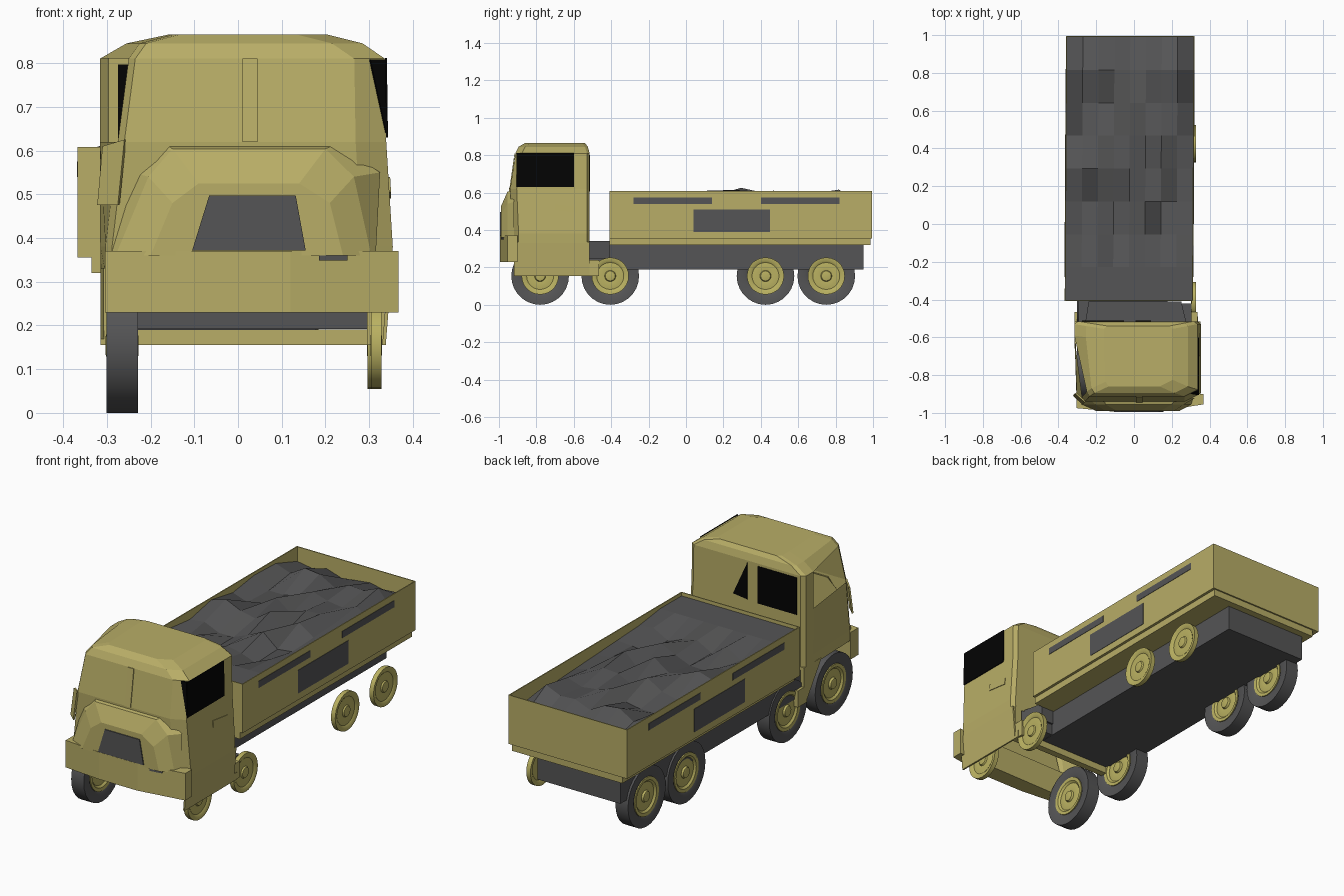
import bpy, bmesh, math, random
from mathutils import Vector

if "Cube" in bpy.data.objects:
    bpy.data.objects.remove(bpy.data.objects["Cube"])

random.seed(7)


def material(name, rgb):
    m = bpy.data.materials.new(name)
    m.diffuse_color = (*rgb, 1)
    m.use_nodes = True
    m.node_tree.nodes["Principled BSDF"].inputs["Base Color"].default_value = m.diffuse_color
    return m


TAN = material("khaki_paint", (0.48, 0.42, 0.135))
HUBTAN = material("hub_khaki", (0.49, 0.44, 0.12))
GREY = material("dark_grey", (0.09, 0.09, 0.092))
BLACK = material("black_glass", (0.001, 0.001, 0.001))


def finish(name, bm, mat, smooth=False):
    bmesh.ops.recalc_face_normals(bm, faces=bm.faces)
    me = bpy.data.meshes.new(name)
    bm.to_mesh(me)
    bm.free()
    me.materials.append(mat)
    ob = bpy.data.objects.new(name, me)
    bpy.context.collection.objects.link(ob)
    if smooth:
        bpy.ops.object.select_all(action='DESELECT')
        ob.select_set(True)
        bpy.context.view_layer.objects.active = ob
        bpy.ops.object.shade_smooth_by_angle(angle=math.radians(35))
    return ob


def loft(name, rings, mat, bottom=True, skip=()):
    """Skin equal-length rings; skip leaves out (ring, side) faces as openings."""
    bm = bmesh.new()
    vs = [[bm.verts.new(p) for p in r] for r in rings]
    n = len(rings[0])
    for k, (a, b) in enumerate(zip(vs, vs[1:])):
        for i in range(n):
            j = (i + 1) % n
            if (k, i) not in skip:
                bm.faces.new((a[i], a[j], b[j], b[i]))
    if bottom:
        bm.faces.new(vs[0])
    bm.faces.new(vs[-1])
    return finish(name, bm, mat)


def slab(name, pts, offset, mat):
    """Flat outline pushed along an offset."""
    o = Vector(offset)
    return loft(name, [pts, [tuple(Vector(p) + o) for p in pts]], mat)


def box(name, x, y, z, mat, skew=0.0):
    """Box whose rear end is shifted sideways by skew."""
    pts = [(x[0], y[0], z[0]), (x[1], y[0], z[0]),
           (x[1] + skew, y[1], z[0]), (x[0] + skew, y[1], z[0])]
    return slab(name, pts, (0, 0, z[1] - z[0]), mat)


def lathe(name, profile, y, mat, closed=False, n=28):
    """Spin (x, radius) points about the axle."""
    bm = bmesh.new()
    rings = []
    for x, r in profile:
        rings.append([bm.verts.new((x, y + r * math.cos(2 * math.pi * k / n),
                                    0.154 + r * math.sin(2 * math.pi * k / n))) for k in range(n)])
    pairs = list(zip(rings, rings[1:]))
    if closed:
        pairs.append((rings[-1], rings[0]))
    else:
        bm.faces.new(rings[0])
        bm.faces.new(rings[-1])
    for a, b in pairs:
        for k in range(n):
            j = (k + 1) % n
            bm.faces.new((a[k], a[j], b[j], b[k]))
    return finish(name, bm, mat, True)


# Wheels: tyres on the left side only, bare hubs on the right
HUB = [(-0.002, 0.02), (0, 0.026), (0.01, 0.03), (0.007, 0.05), (0.011, 0.072), (0.002, 0.082), (0, 0.099)]
for i, y in enumerate((-0.78, -0.405, 0.425, 0.75)):
    lathe(f"tyre_{i}", [(-0.295, 0.098), (-0.301, 0.11), (-0.301, 0.154),
                        (-0.229, 0.154), (-0.229, 0.11), (-0.235, 0.098)], y, GREY, True)
    lathe(f"left_hub_{i}", [(-0.301 + x, r) for x, r in HUB] +
          [(-0.229 - x, r) for x, r in reversed(HUB)], y, HUBTAN)
    dx = -0.008 if i == 3 else 0.0
    lathe(f"right_hub_{i}", [(0.304 + dx + x * 0.7, r) for x, r in HUB] +
          [(0.328 + dx - x * 0.7, r) for x, r in reversed(HUB)], y, HUBTAN)

# Chassis
box("chassis", (-0.295, 0.178), (-0.53, 0.95), (0.19, 0.325), GREY, 0.006)
box("chassis_front", (-0.26, 0.305), (-0.535, -0.42), (0.192, 0.25), GREY)
slab("chassis_saddle", [(-0.26, -0.535, 0.25), (0.28, -0.535, 0.25), (0.25, -0.41, 0.25),
                        (-0.24, -0.41, 0.25)], (0, 0, 0.09), GREY)

# Cargo bed: floor, lip and thin walls
X0, X1, Y0, Y1, T, SK = -0.367, 0.312, -0.408, 0.995, 0.005, 0.008
box("bed_floor", (-0.335, 0.298), (Y0, Y1 - 0.008), (0.32, 0.36), TAN, SK)
box("bed_underside", (X0 + T, X1 - T), (Y0 + T, Y1 - T), (0.355, 0.365), TAN, SK)
box("bed_left_wall", (X0, X0 + T), (Y0, Y1), (0.355, 0.608), TAN, SK)
box("bed_right_wall", (X1 - T, X1), (Y0, Y1), (0.355, 0.608), TAN, SK)
box("bed_front_wall", (X0 + T, X1 - T), (Y0, Y0 + T), (0.355, 0.608), TAN)
box("bed_back_wall", (X0 + T + SK, X1 - T + SK), (Y1 - T, Y1), (0.355, 0.608), TAN)


def bed_shift(y):
    return SK * (y - Y0) / (Y1 - Y0)


# Grey panels on the bed sides
for side, x in (("left", X0 - 0.002), ("right", X1 - 0.002)):
    for part, ys, zs in (("front_strip", (-0.28, 0.14), (0.54, 0.575)),
                         ("rear_strip", (0.40, 0.82), (0.54, 0.575)),
                         ("centre_panel", (0.04, 0.45), (0.39, 0.51))):
        x0 = x + bed_shift(ys[0])
        box(f"{side}_{part}", (x0, x0 + 0.004), ys, zs, GREY, bed_shift(ys[1]) - bed_shift(ys[0]))

# Lumpy load: flat at the front, high on the left, lower to the right and rear
bm = bmesh.new()
NX, NY = 8, 8
grid = []
for j in range(NY + 1):
    row = []
    y = Y0 + T + (Y1 - Y0 - 2 * T) * j / NY
    for i in range(NX + 1):
        if j <= 1:
            z = 0.59
        elif j == NY:
            z = random.uniform(0.51, 0.54)
        elif i == NX:
            z = 0.585 - 0.07 * j / NY
        elif i == 0:
            z = random.uniform(0.56, 0.62)
        else:
            z = random.uniform(0.53, 0.628)
        row.append(bm.verts.new((X0 + T + (X1 - X0 - 2 * T) * i / NX + bed_shift(y), y, z)))
    grid.append(row)
for j in range(NY):
    for i in range(NX):
        bm.faces.new((grid[j][i], grid[j][i + 1], grid[j + 1][i + 1], grid[j + 1][i]))
finish("load", bm, GREY)


# Cab shell: stacked outlines, left side pinched in at the front, open below and at the left window
def cab_ring(z, x0, x1, xf, y0, y1, c=0.07):
    yl = y1 - 0.075
    return [(x0, yl, z), (x0, y1 - 0.015, z), (x0 + 0.02, y1, z), (x1 - 0.02, y1, z),
            (x1, y1 - 0.015, z), (x1, y0 + 0.035, z), (x1 - c, y0, z), (xf + 0.015, y0, z),
            (xf, y0 + 0.025, z)]


loft("cab", [cab_ring(0.33, -0.315, 0.352, -0.305, -0.93, -0.515),
             cab_ring(0.38, -0.315, 0.354, -0.303, -0.93, -0.515),
             cab_ring(0.62, -0.316, 0.339, -0.275, -0.94, -0.515),
             cab_ring(0.81, -0.316, 0.336, -0.25, -0.912, -0.515),
             cab_ring(0.845, -0.255, 0.285, -0.225, -0.895, -0.525),
             cab_ring(0.865, -0.16, 0.205, -0.15, -0.86, -0.54)], TAN, bottom=False, skip={(2, 8)})

# Lower cab: right skirt, rear crossbar, left remnant
slab("right_skirt", [(0.338, -0.92, 0.155), (0.338, -0.515, 0.155),
                     (0.352, -0.515, 0.335), (0.352, -0.92, 0.335)], (-0.008, 0, 0), TAN)
box("rear_crossbar", (-0.315, 0.338), (-0.525, -0.49), (0.155, 0.191), TAN)
for s, x in (("left", -0.315), ("right", 0.295)):
    box(f"{s}_step", (x, x + 0.04), (-0.53, -0.465), (0.155, 0.24), TAN)
    box(f"{s}_cab_post", (x, x + 0.04), (-0.54, -0.515), (0.155, 0.34), TAN)
slab("left_skirt", [(-0.315, -0.53, 0.155), (-0.315, -0.53, 0.34), (-0.315, -0.66, 0.34)],
     (0.008, 0, 0), TAN)

# Windows and windscreen post
slab("right_window", [(0.3365, -0.905, 0.812), (0.3365, -0.60, 0.812), (0.339, -0.60, 0.63),
                      (0.339, -0.905, 0.63)], (0.004, 0, 0), BLACK)
slab("right_quarter_glass", [(0.336, -0.879, 0.808), (0.30, -0.895, 0.808), (0.336, -0.901, 0.64)],
     (0.003, -0.005, 0), BLACK)
box("rear_window", (-0.275, -0.052), (-0.516, -0.512), (0.605, 0.797), BLACK)
slab("rear_gap", [(0.008, -0.512, 0.80), (0.008, -0.512, 0.61), (0.09, -0.512, 0.62)],
     (0, -0.004, 0), BLACK)
slab("windscreen_post", [(0.01, -0.94, 0.62), (0.045, -0.94, 0.62), (0.045, -0.913, 0.81),
                         (0.01, -0.913, 0.81)], (0, -0.004, 0), TAN)
slab("door_handle", [(0.344, -0.70, 0.54), (0.344, -0.58, 0.525), (0.346, -0.58, 0.49),
                     (0.346, -0.70, 0.505)], (0.004, 0, 0), TAN)

# Bonnet, grille and bumper
back = [(-0.295, 0.36), (0.315, 0.36), (0.325, 0.55), (0.225, 0.615), (-0.165, 0.615), (-0.24, 0.55)]
mid = [(-0.28, 0.36), (0.305, 0.36), (0.265, 0.54), (0.20, 0.604), (-0.15, 0.604), (-0.205, 0.54)]
nose = [(-0.20, 0.36), (0.24, 0.36), (0.21, 0.48), (0.14, 0.525), (-0.09, 0.525), (-0.15, 0.48)]
loft("bonnet", [[(x, -0.92, z) for x, z in back], [(x, -0.955, z) for x, z in mid],
                [(x, -0.99, z) for x, z in nose]], TAN)
slab("grille", [(-0.105, -0.989, 0.371), (0.155, -0.989, 0.371), (0.132, -0.989, 0.497),
                (-0.066, -0.989, 0.497)], (0, -0.006, 0), GREY)
plan = [(-0.304, -0.91), (-0.304, -0.975), (-0.10, -0.994), (0.12, -0.994), (0.367, -0.955), (0.367, -0.90)]
slab("bumper", [(x, y, 0.23) for x, y in plan], (0, 0, 0.14), TAN)
slab("bumper_plate", [(0.185, -0.985, 0.348), (0.25, -0.975, 0.348), (0.25, -0.975, 0.36),
                      (0.185, -0.985, 0.36)], (0, -0.004, 0), GREY)

# Bent door panel at the left front corner
slab("bent_panel", [(-0.31, -0.90, 0.61), (-0.26, -0.945, 0.625), (-0.275, -0.955, 0.475),
                    (-0.322, -0.91, 0.475)], (0.004, 0.008, 0), TAN)
